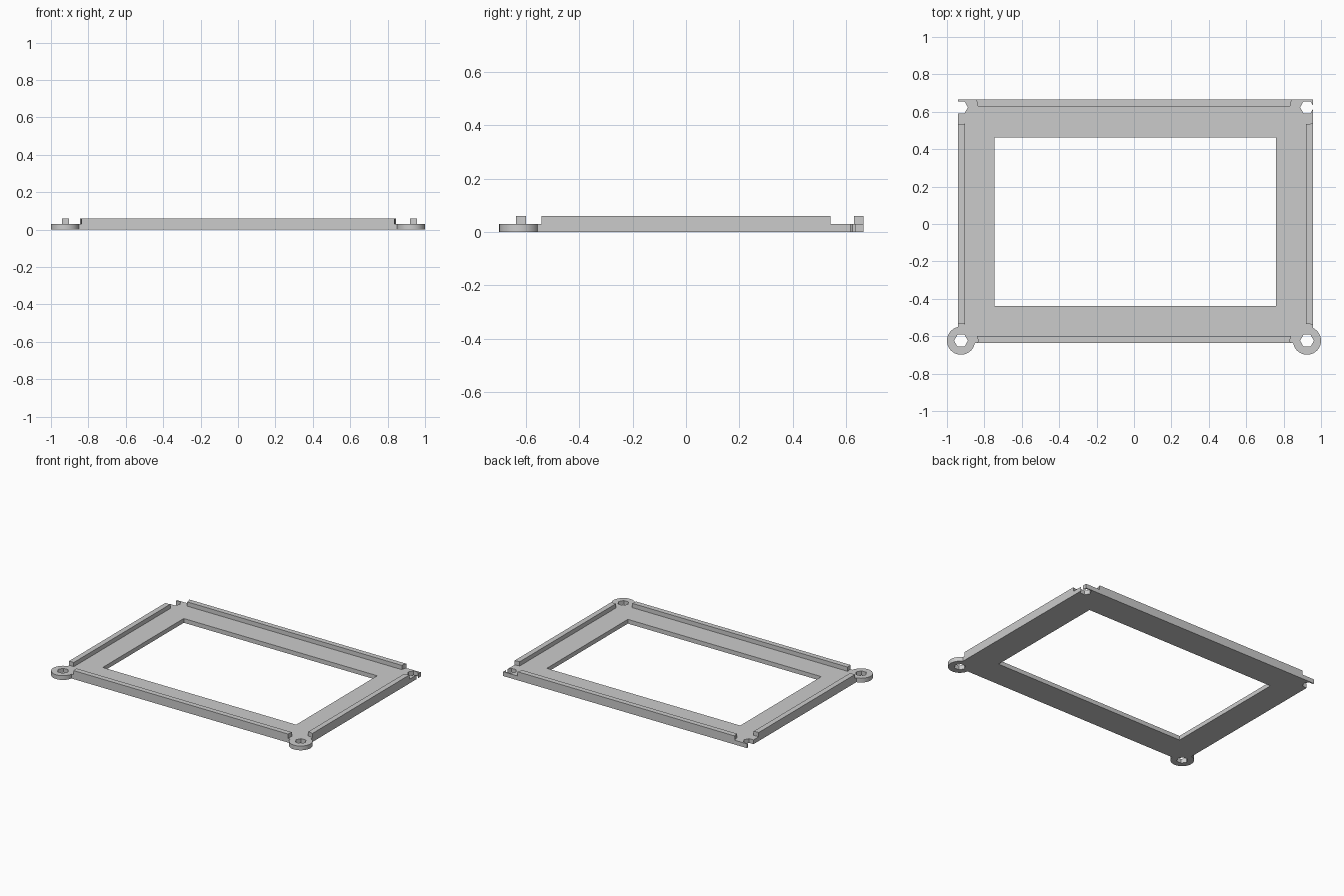
import bpy
import math

cube = bpy.data.objects.get("Cube")
if cube:
    bpy.data.objects.remove(cube, do_unlink=True)

# Plate, window and ear dimensions
X0, X1, Y0, Y1 = -0.94, 0.957, -0.636, 0.665
BASE_H, RAIL_H, RAIL_W = 0.03, 0.06, 0.037
EARS = [(sx * 0.925, sy * 0.624) for sx in (-1, 1) for sy in (-1, 1)]
EAR_R, HOLE_R, CLEAR_R = 0.075, 0.037, 0.09

grey = bpy.data.materials.new("light grey")
grey.use_nodes = True
colour = (0.6, 0.6, 0.6, 1)
grey.diffuse_color = colour
grey.node_tree.nodes["Principled BSDF"].inputs["Base Color"].default_value = colour


def finish(ob, name):
    ob.name = name
    ob.data.materials.clear()
    ob.data.materials.append(grey)
    return ob


def box(name, x0, x1, y0, y1, z0, z1):
    bpy.ops.mesh.primitive_cube_add(size=1, location=((x0 + x1) / 2, (y0 + y1) / 2, (z0 + z1) / 2))
    ob = bpy.context.object
    ob.scale = (x1 - x0, y1 - y0, z1 - z0)
    bpy.ops.object.transform_apply(location=True, rotation=False, scale=True)
    return finish(ob, name)


def cylinder(name, centre, radius, z0, z1, sides, turn=0):
    bpy.ops.mesh.primitive_cylinder_add(vertices=sides, radius=radius, depth=z1 - z0,
                                        location=(*centre, (z0 + z1) / 2), rotation=(0, 0, turn))
    bpy.ops.object.transform_apply(location=True, rotation=True, scale=True)
    return finish(bpy.context.object, name)


def combine(target, tool, operation):
    """Apply a boolean and remove the tool object."""
    mod = target.modifiers.new("combine", "BOOLEAN")
    mod.operation = operation
    mod.solver = "EXACT"
    mod.object = tool
    bpy.context.view_layer.objects.active = target
    bpy.ops.object.modifier_apply(modifier=mod.name)
    bpy.data.objects.remove(tool, do_unlink=True)


def shade(ob):
    bpy.ops.object.select_all(action="DESELECT")
    ob.select_set(True)
    bpy.context.view_layer.objects.active = ob
    bpy.ops.object.shade_smooth_by_angle(angle=math.radians(30))


# Base plate with window, round corner ears and hexagonal holes
plate = box("base_plate", X0, X1, Y0, Y1, 0, BASE_H)
combine(plate, box("window_cutter", -0.746, 0.759, -0.438, 0.463, -0.1, 0.1), "DIFFERENCE")
for centre in EARS:
    combine(plate, cylinder("corner_ear", centre, EAR_R, 0, BASE_H, 64), "UNION")
for centre in EARS:
    combine(plate, cylinder("hole_cutter", centre, HOLE_R, -0.1, 0.1, 6, math.pi / 6), "DIFFERENCE")
shade(plate)

# Raised rails along the edges, with ends hollowed around the ears
rails = {
    "front_rail": (-0.88, 0.88, Y0, Y0 + RAIL_W),
    "back_rail": (-0.88, 0.88, Y1 - RAIL_W, Y1),
    "right_rail": (X0, X0 + RAIL_W, -0.58, 0.58),
    "left_rail": (X1 - RAIL_W, X1, -0.58, 0.58),
}
for name, span in rails.items():
    rail = box(name, *span, BASE_H, RAIL_H)
    for centre in EARS:
        combine(rail, cylinder("clearance_cutter", centre, CLEAR_R, -0.1, 0.1, 64), "DIFFERENCE")
    shade(rail)
